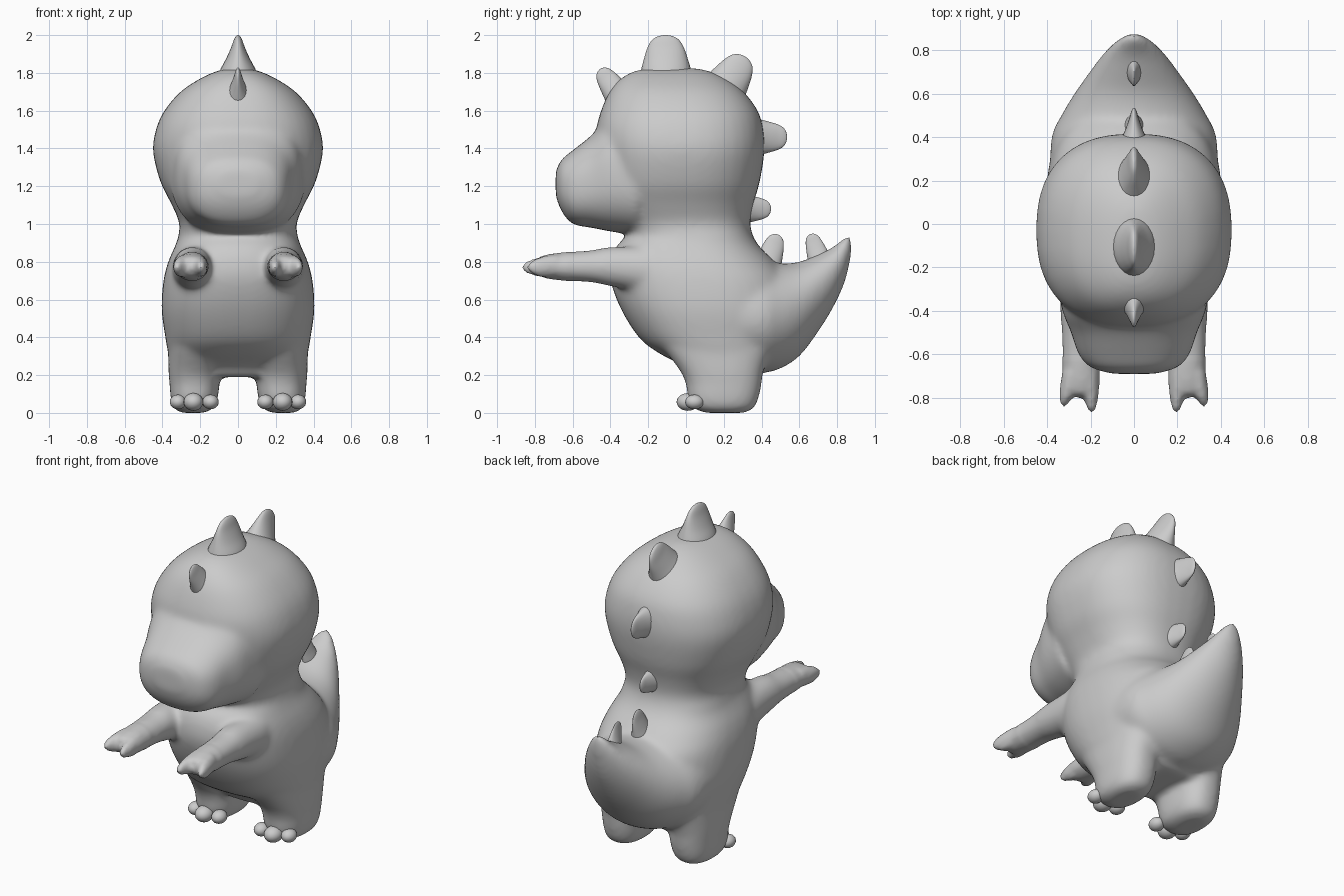
import bpy, bmesh, math
from mathutils import Vector

if "Cube" in bpy.data.objects:
    bpy.data.objects.remove(bpy.data.objects["Cube"])

grey = bpy.data.materials.new("plain grey")
grey.diffuse_color = (0.6, 0.6, 0.6, 1)
grey.use_nodes = True
grey.node_tree.nodes["Principled BSDF"].inputs["Base Color"].default_value = grey.diffuse_color


def spline(rows, steps=5):
    """Smoothly interpolate rows of numbers (Catmull-Rom)."""
    out = []
    for i in range(len(rows) - 1):
        quad = [rows[max(i - 1, 0)], rows[i], rows[i + 1], rows[min(i + 2, len(rows) - 1)]]
        for s in range(steps):
            t = s / steps
            out.append([0.5 * (2 * b + (c - a) * t + (2 * a - 5 * b + 4 * c - d) * t * t
                               + (3 * b - a - 3 * c + d) * t ** 3) for a, b, c, d in zip(*quad)])
    return out + [list(rows[-1])]


def loft(bm, axis, rows, power=2.0, side=1, n=40):
    """Skin superellipse sections (position, low, high, x centre, half width) along Y or Z."""
    rings = []
    for t, lo, hi, xc, w in spline(rows):
        ring = []
        for k in range(n):
            a = 2 * math.pi * k / n
            c, s = math.cos(a), math.sin(a)
            x = side * (xc + w * math.copysign(abs(c) ** (2 / power), c))
            v = (lo + hi) / 2 + (hi - lo) / 2 * math.copysign(abs(s) ** (2 / power), s)
            ring.append(bm.verts.new((x, v, t) if axis == 'Z' else (x, t, v)))
        rings.append(ring)
    faces = [bm.faces.new((r0[k], r0[(k + 1) % n], r1[(k + 1) % n], r1[k]))
             for r0, r1 in zip(rings, rings[1:]) for k in range(n)]
    faces += [bm.faces.new(rings[0][::-1]), bm.faces.new(rings[-1])]
    bmesh.ops.recalc_face_normals(bm, faces=faces)


def finish(name, bm):
    mesh = bpy.data.meshes.new(name)
    bm.to_mesh(mesh)
    bm.free()
    mesh.materials.append(grey)
    mesh.shade_smooth()
    ob = bpy.data.objects.new(name, mesh)
    bpy.context.collection.objects.link(ob)
    return ob


def apply(ob, kind, **settings):
    mod = ob.modifiers.new(kind, kind)
    for key, value in settings.items():
        setattr(mod, key, value)
    bpy.context.view_layer.objects.active = ob
    bpy.ops.object.modifier_apply(modifier=mod.name)


skin = bmesh.new()
# torso
loft(skin, 'Z', [(.19, .03, .37, 0, .28), (.25, -.02, .43, 0, .34), (.32, -.15, .5, 0, .37),
                 (.4, -.25, .54, 0, .385), (.55, -.345, .57, 0, .405), (.7, -.4, .55, 0, .395),
                 (.8, -.4, .47, 0, .37), (.88, -.37, .39, 0, .335), (.95, -.31, .35, 0, .31),
                 (1.04, -.31, .33, 0, .3)], 2.4)
# tail
loft(skin, 'Y', [(.2, .2, .85, 0, .39), (.4, .21, .80, 0, .38), (.5, .235, .79, 0, .335),
                 (.6, .3, .80, 0, .275), (.7, .43, .84, 0, .205), (.78, .56, .88, 0, .145),
                 (.84, .69, .93, 0, .085), (.875, .83, .94, 0, .03)])
# cranium
loft(skin, 'Z', [(.92, -.3, .36, 0, .32), (1, -.35, .34, 0, .31), (1.1, -.41, .355, 0, .35),
                 (1.22, -.45, .39, 0, .41), (1.38, -.47, .415, 0, .45), (1.5, -.475, .41, 0, .435),
                 (1.6, -.45, .38, 0, .39), (1.7, -.405, .305, 0, .305), (1.77, -.345, .21, 0, .2),
                 (1.81, -.27, .12, 0, .11), (1.825, -.19, .05, 0, .04)], 2.4)
# muzzle
loft(skin, 'Y', [(-.69, 1.15, 1.28, 0, .1), (-.66, 1.07, 1.34, 0, .2), (-.6, 1.0, 1.39, 0, .255),
                 (-.5, .98, 1.47, 0, .29), (-.4, .96, 1.57, 0, .33), (-.26, .94, 1.58, 0, .36)], 2.5)
for side in (-1, 1):
    # leg
    loft(skin, 'Z', [(0, .1, .31, .24, .06), (.025, .04, .36, .235, .105),
                     (.08, .01, .385, .232, .125), (.15, 0, .4, .23, .132), (.22, -.03, .41, .23, .138),
                     (.34, -.12, .45, .21, .16)], 2.4, side)
    # arm
    loft(skin, 'Y', [(-.2, .64, .88, .25, .1), (-.4, .67, .88, .24, .1), (-.5, .69, .862, .242, .092),
                     (-.65, .7, .85, .243, .087), (-.75, .715, .835, .243, .084),
                     (-.79, .74, .815, .243, .055)], 2, side)
    # fingers
    for root, tip_x, tip_y in ((.208, .195, -.868), (.245, .25, -.805), (.285, .32, -.842)):
        loft(skin, 'Y', [(-.68, .72, .84, root, .045), (-.77, .72, .825, (root + tip_x) / 2, .04),
                         (tip_y + .02, .742, .8, tip_x, .02), (tip_y, .76, .78, tip_x, .006)], 2, side)

# fuse the parts into one soft skin, keeping the hands crisp
body = finish("body", skin)
apply(body, 'REMESH', mode='VOXEL', voxel_size=.014)
soft = body.vertex_groups.new(name="soft")
soft.add([v.index for v in body.data.vertices if v.co.y > -.62 or v.co.z > .9], 1, 'REPLACE')
apply(body, 'SMOOTH', factor=.5, iterations=3)
apply(body, 'SMOOTH', factor=.5, iterations=22, vertex_group="soft")
body.data.shade_smooth()

# toes
for side, label in ((-1, "left"), (1, "right")):
    for i, (x, y, r) in enumerate(((.145, .025, .043), (.236, .01, .052), (.318, .045, .043))):
        bm = bmesh.new()
        bmesh.ops.create_uvsphere(bm, u_segments=20, v_segments=12, radius=r)
        toe = finish(f"{label}_toe_{i + 1}", bm)
        toe.location = (side * x, y, .058)
        toe.scale = (1, 1.15, .9)

# back spikes: base (y, z), tip (y, z), half depth, half width
spikes = [((-.34, 1.655), (-.455, 1.82), .075, .062), ((-.105, 1.77), (-.11, 2.0), .135, .1),
          ((.18, 1.68), (.315, 1.885), .12, .095), ((.36, 1.46), (.535, 1.46), .095, .06),
          ((.3, 1.08), (.45, 1.08), .075, .055), ((.42, .75), (.485, .945), .075, .055),
          ((.71, .8), (.66, .947), .06, .035)]
for i, (base, tip, depth, width) in enumerate(spikes):
    start, end = Vector((0, *base)), Vector((0, *tip))
    h = (end - start).length
    bm = bmesh.new()
    loft(bm, 'Z', [(h * f, -depth * d, depth * d, 0, width * w) for f, d, w in
                   ((0, 1.05, 1.05), (.2, .98, .94), (.45, .86, .64), (.7, .72, .38),
                    (.88, .54, .23), (.97, .3, .12), (1, .06, .03))], 2, n=24)
    spike = finish(f"back_spike_{i + 1}", bm)
    spike.location = start
    spike.rotation_euler.x = math.atan2(-(end - start).y, (end - start).z)
